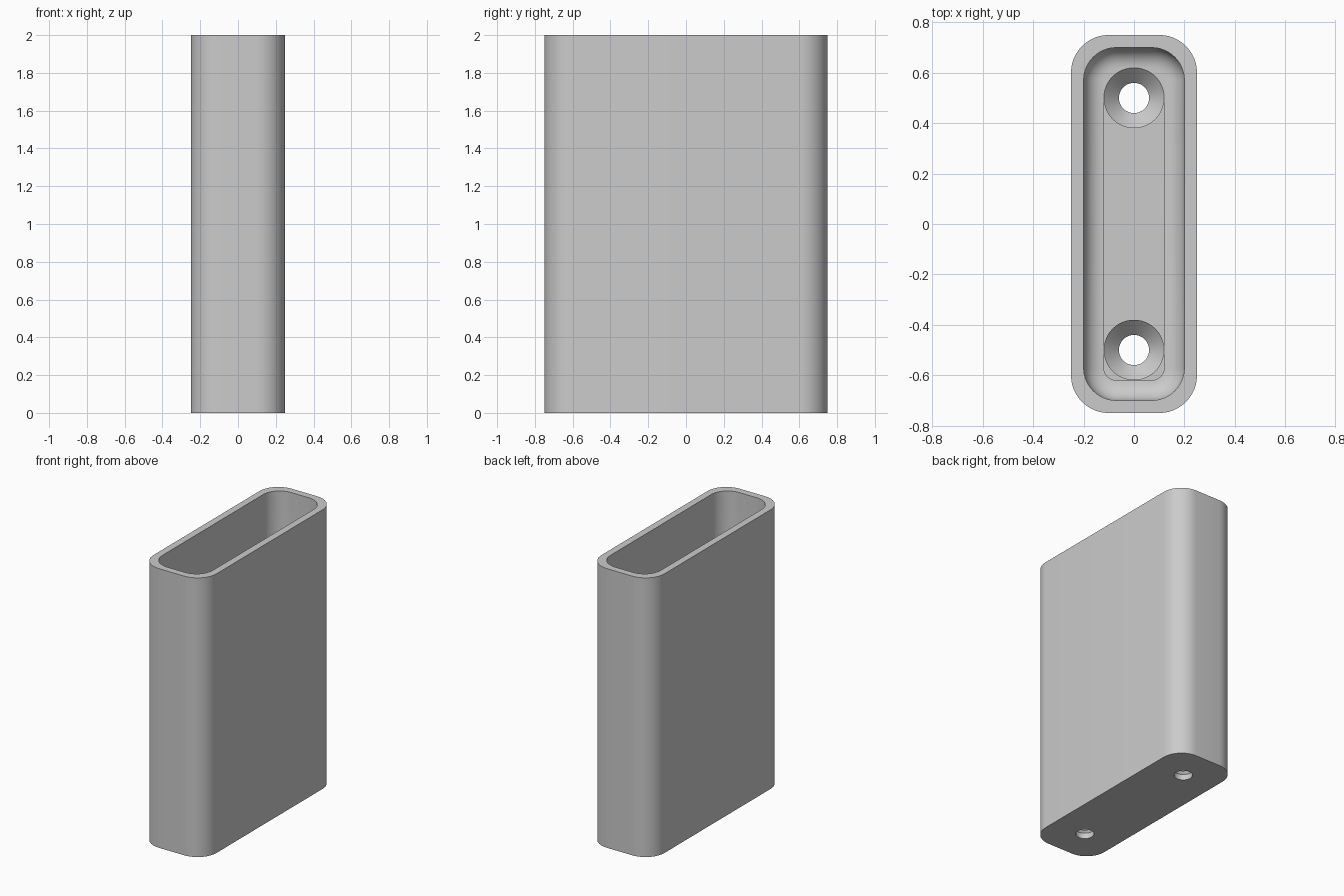
import bpy, bmesh, math

cube = bpy.data.objects.get("Cube")
if cube:
    bpy.data.objects.remove(cube, do_unlink=True)

CORNER_STEPS = 12
HOLE_STEPS = 48
HEIGHT, FLOOR = 2.0, 0.10
FILLET = 0.08
HOLE_Y = 0.5

grey = bpy.data.materials.new("plain grey")
grey.use_nodes = True
colour = (0.6, 0.6, 0.6, 1)
grey.diffuse_color = colour
grey.node_tree.nodes["Principled BSDF"].inputs["Base Color"].default_value = colour

bm = bmesh.new()


def rounded_ring(half_x, half_y, radius, z):
    """Closed loop of vertices along a rounded rectangle."""
    verts = []
    for quarter, (sx, sy) in enumerate([(1, 1), (-1, 1), (-1, -1), (1, -1)]):
        for i in range(CORNER_STEPS + 1):
            a = (quarter + i / CORNER_STEPS) * math.pi / 2
            verts.append(bm.verts.new((sx * (half_x - radius) + radius * math.cos(a),
                                       sy * (half_y - radius) + radius * math.sin(a), z)))
    return verts


def circle_ring(radius, y, z):
    """Closed loop of vertices around a screw hole."""
    steps = [2 * math.pi * i / HOLE_STEPS for i in range(HOLE_STEPS)]
    return [bm.verts.new((radius * math.cos(a), y + radius * math.sin(a), z)) for a in steps]


def skin(rings):
    """Join consecutive loops with quads."""
    for low, high in zip(rings, rings[1:]):
        for i in range(len(low)):
            j = (i + 1) % len(low)
            bm.faces.new((low[i], low[j], high[j], high[i]))


def fill(loops):
    """Fill a flat outline, leaving its inner loops open."""
    edges = [bm.edges.get((loop[i - 1], loop[i])) for loop in loops for i in range(len(loop))]
    bmesh.ops.triangle_fill(bm, edges=edges, use_beauty=True, normal=(0, 0, 1))


# Outer wall, rim, inner wall and rounded transition into the floor
shell = [rounded_ring(0.25, 0.75, 0.15, 0), rounded_ring(0.25, 0.75, 0.15, HEIGHT),
         rounded_ring(0.2, 0.7, 0.13, HEIGHT)]
for i in range(9):
    a = i / 8 * math.pi / 2
    inset = FILLET * (1 - math.cos(a))
    shell.append(rounded_ring(0.2 - inset, 0.7 - inset, 0.13 - inset,
                              FLOOR + FILLET * (1 - math.sin(a))))
skin(shell)

# Countersunk screw holes
holes = []
for y in (-HOLE_Y, HOLE_Y):
    hole = [circle_ring(0.06, y, 0), circle_ring(0.06, y, 0.04), circle_ring(0.12, y, FLOOR)]
    skin(hole)
    holes.append(hole)

# Underside and inside floor
fill([shell[0]] + [h[0] for h in holes])
fill([shell[-1]] + [h[-1] for h in holes])

bmesh.ops.recalc_face_normals(bm, faces=bm.faces)
mesh = bpy.data.meshes.new("holder_body")
bm.to_mesh(mesh)
bm.free()
mesh.materials.append(grey)
body = bpy.data.objects.new("holder_body", mesh)
bpy.context.collection.objects.link(body)
bpy.context.view_layer.objects.active = body
body.select_set(True)
bpy.ops.object.shade_smooth_by_angle(angle=math.radians(30))
